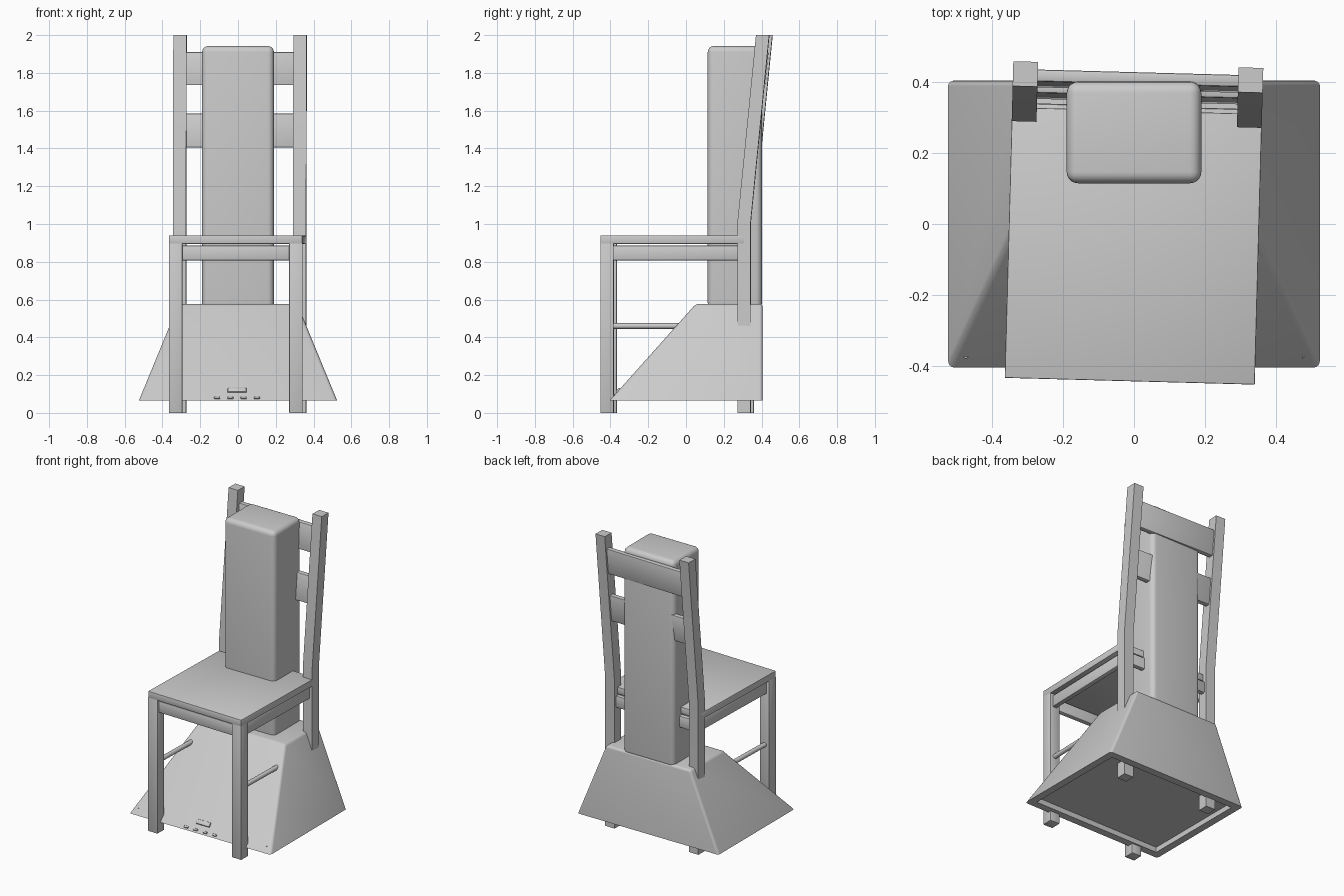
import bpy, bmesh, math
from mathutils import Matrix, Vector

if "Cube" in bpy.data.objects:
    bpy.data.objects.remove(bpy.data.objects["Cube"])

TURN = Matrix.Rotation(math.radians(-1.55), 4, 'Z')   # the chair stands slightly turned


def finish(name, bm, matrix=None, smooth=True):
    bmesh.ops.recalc_face_normals(bm, faces=bm.faces)
    if matrix is not None:
        bm.transform(matrix)
    for f in bm.faces:
        f.smooth = smooth
    me = bpy.data.meshes.new(name)
    bm.to_mesh(me)
    bm.free()
    me.set_sharp_from_angle(angle=math.radians(32))
    ob = bpy.data.objects.new(name, me)
    bpy.context.collection.objects.link(ob)
    return ob


def box_bm(lo, hi):
    lo, hi = Vector(lo), Vector(hi)
    bm = bmesh.new()
    bmesh.ops.create_cube(bm, size=1)
    for v in bm.verts:
        v.co = Vector(((lo[i] + hi[i]) / 2 + v.co[i] * (hi[i] - lo[i]) for i in range(3)))
    return bm


def box(name, lo, hi, bevel=0.0, matrix=TURN, segments=2):
    bm = box_bm(lo, hi)
    if bevel:
        bmesh.ops.bevel(bm, geom=bm.edges[:], offset=bevel, segments=segments,
                        profile=0.5, affect='EDGES')
    return finish(name, bm, matrix)


def extrude_x(name, profile, x0, x1, bevel=0.0):
    """Side profile of (y, z) points extruded along x."""
    bm = bmesh.new()
    face = bm.faces.new([bm.verts.new((x0, y, z)) for y, z in profile])
    ext = bmesh.ops.extrude_face_region(bm, geom=[face])
    moved = [g for g in ext['geom'] if isinstance(g, bmesh.types.BMVert)]
    bmesh.ops.translate(bm, verts=moved, vec=(x1 - x0, 0, 0))
    if bevel:
        bmesh.ops.bevel(bm, geom=bm.edges[:], offset=bevel, segments=2,
                        profile=0.5, affect='EDGES')
    return finish(name, bm, TURN)


# Chair: seat
HALF, T = 0.353, 0.07
box("seat", (-HALF, -0.444, 0.895), (HALF, 0.32, 0.94), 0.003)

# Legs, back posts, side aprons and stretchers, one set per side
post = [(0.281, 0), (0.351, 0), (0.351, 1.0), (0.45, 2.0), (0.38, 2.0), (0.281, 1.0)]
for side, s in (("left", -1), ("right", 1)):
    xa, xb = sorted((s * HALF, s * (HALF - T)))
    xm = (xa + xb) / 2
    box(f"front_leg_{side}", (xa, -0.444, 0), (xb, -0.374, 0.9), 0.002)
    extrude_x(f"back_post_{side}", post, xa, xb)
    box(f"side_apron_{side}", (xm - 0.017, -0.39, 0.806), (xm + 0.017, 0.30, 0.885), 0.008)
    bm = bmesh.new()
    bmesh.ops.create_cone(bm, cap_ends=True, segments=20, radius1=0.015, radius2=0.015, depth=0.70)
    bm.transform(Matrix.Translation((xm, -0.045, 0.46)) @ Matrix.Rotation(math.pi / 2, 4, 'X'))
    finish(f"side_stretcher_{side}", bm, TURN)

# Front and back aprons
for name, y in (("front_apron", -0.409), ("back_apron", 0.316)):
    box(name, (-0.30, y - 0.017, 0.806), (0.30, y + 0.017, 0.885), 0.008)

# Backrest slats lean with the posts
for name, z0, z1 in (("upper_slat", 1.735, 1.91), ("lower_slat", 1.405, 1.585)):
    y0, y1 = (0.322 + (z - 1.0) * 0.099 for z in (z0, z1))
    extrude_x(name, [(y0 - 0.017, z0), (y0 + 0.017, z0), (y1 + 0.017, z1), (y1 - 0.017, z1)],
              -0.30, 0.30, 0.006)

# Hood canopy: tapered block with vertical back, hollow underneath
Z0, Z1, YF, YT = 0.065, 0.577, -0.405, 0.052
bm = box_bm((-0.525, -0.405, Z0), (0.525, 0.405, Z1))
for v in bm.verts:
    if v.co.z > 0.3:
        v.co.x = math.copysign(0.314, v.co.x)
        if v.co.y < 0:
            v.co.y = YT
bm.normal_update()
upper = [e for e in bm.edges if max(v.co.z for v in e.verts) > 0.3]
bmesh.ops.bevel(bm, geom=upper, offset=0.016, segments=4, profile=0.5, affect='EDGES')
bm.normal_update()
bottom = min(bm.faces, key=lambda f: f.calc_center_median().z)
bmesh.ops.inset_region(bm, faces=[bottom], thickness=0.05)
ext = bmesh.ops.extrude_discrete_faces(bm, faces=[bottom])
for v in ext['faces'][0].verts:
    v.co.z += 0.035
finish("hood_canopy", bm)

# Chimney
box("hood_chimney", (-0.19, 0.115, 0.55), (0.19, 0.402, 1.942), 0.032, None, 5)

# Controls on the sloping front
slope = math.atan2(Z1 - Z0, YT - YF)


def control(name, x, z, w, h):
    y = YF + (z - Z0) / math.tan(slope)
    m = Matrix.Translation((x, y, z)) @ Matrix.Rotation(slope, 4, 'X')
    box(name, (-w / 2, -h / 2, -0.012), (w / 2, h / 2, 0.009), 0.005, m)


control("display", -0.005, 0.118, 0.10, 0.03)
for i in range(4):
    control(f"button_{i + 1}", -0.11 + 0.07 * i, 0.079, 0.032, 0.014)
